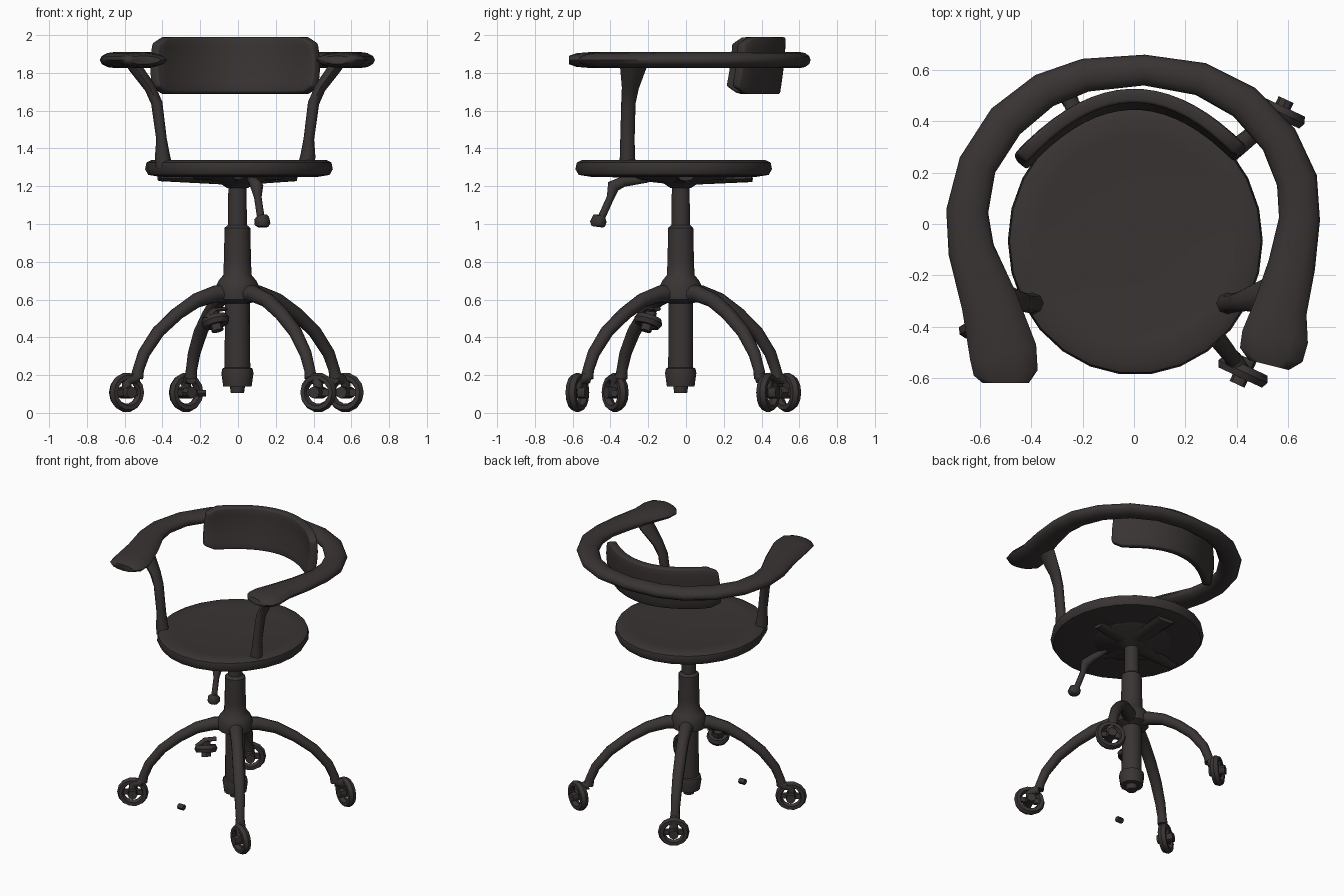
import bpy, bmesh, math
from mathutils import Vector, Matrix

if "Cube" in bpy.data.objects:
    bpy.data.objects.remove(bpy.data.objects["Cube"])

COLOR = (0.042, 0.034, 0.034, 1)
mat = bpy.data.materials.new("dark brown")
mat.use_nodes = True
mat.diffuse_color = COLOR
bsdf = mat.node_tree.nodes["Principled BSDF"]
bsdf.inputs["Base Color"].default_value = COLOR
bsdf.inputs["Roughness"].default_value = 0.7


def finish(name, bm, angle=45):
    bmesh.ops.recalc_face_normals(bm, faces=bm.faces)
    mesh = bpy.data.meshes.new(name)
    bm.to_mesh(mesh)
    bm.free()
    mesh.materials.append(mat)
    obj = bpy.data.objects.new(name, mesh)
    bpy.context.collection.objects.link(obj)
    bpy.ops.object.select_all(action='DESELECT')
    obj.select_set(True)
    bpy.context.view_layer.objects.active = obj
    bpy.ops.object.shade_smooth_by_angle(angle=math.radians(angle))
    return obj


def skin(bm, rings):
    """Join equal rings of points into a closed, capped body."""
    loops = [[bm.verts.new(p) for p in ring] for ring in rings]
    n = len(loops[0])
    for a, b in zip(loops, loops[1:]):
        for i in range(n):
            j = (i + 1) % n
            bm.faces.new((a[i], a[j], b[j], b[i]))
    bm.faces.new(loops[0])
    bm.faces.new(loops[-1])


def sweep(name, path, sizes, sides=10, up=(0, 0, 1)):
    """Oval section along a path; sizes are (half width, half height)."""
    pts = [Vector(p) for p in path]
    rings = []
    for i, p in enumerate(pts):
        t = (pts[min(i + 1, len(pts) - 1)] - pts[max(i - 1, 0)]).normalized()
        s = t.cross(Vector(up)).normalized()
        u = s.cross(t)
        w, h = sizes[i]
        rings.append([p + s * w * math.cos(a) + u * h * math.sin(a)
                      for a in (math.tau * k / sides for k in range(sides))])
    bm = bmesh.new()
    skin(bm, rings)
    return finish(name, bm, 60)


def lathe(name, profile, center, sides=16, stretch=1):
    rings = [[(center[0] + r * math.cos(a), center[1] + r * stretch * math.sin(a), z)
              for a in (math.tau * k / sides for k in range(sides))]
             for r, z in profile]
    bm = bmesh.new()
    skin(bm, rings)
    return finish(name, bm)


# Round seat with a shallow dish
lathe("seat", [(.2, 1.245), (.42, 1.25), (.48, 1.26), (.497, 1.29), (.49, 1.325),
               (.46, 1.34), (.38, 1.33), (.15, 1.325)], (.005, -.065), 26, 1.055)

# Seat support: dish, hub and crossed bars
AXIS = (-.003, -.028)
lathe("seat_support", [(.055, 1.19), (.1, 1.22), (.24, 1.235), (.28, 1.26)], AXIS, 14)
sweep("support_bar_across", [(-.42, -.1, 1.245), (0, -.03, 1.235), (.31, 0, 1.245)],
      [(.04, .018), (.07, .03), (.04, .018)], 8)
sweep("support_bar_back", [(0, -.3, 1.25), (0, -.03, 1.235), (.02, .35, 1.24)],
      [(.03, .015), (.07, .03), (.07, .018)], 8)

# Gas column
lathe("column", [(.035, .105), (.04, .14), (.075, .14), (.085, .21), (.08, .235),
                 (.068, .24), (.066, .58), (.115, .6), (.12, .66), (.1, .7), (.075, .73),
                 (.072, .8), (.068, .98), (.05, .995), (.048, 1.24)], AXIS, 14)

# Height lever with its knob
sweep("lever", [(.06, -.2, 1.24), (.08, -.33, 1.225), (.1, -.385, 1.2), (.105, -.4, 1.14),
                (.12, -.445, 1.04), (.125, -.455, 1.03), (.13, -.468, 1.0), (.13, -.47, .985)],
      [(.02, .02), (.028, .025), (.035, .035), (.02, .02), (.02, .02),
       (.04, .04), (.042, .042), (.03, .03)], 8, (1, 0, 0))

# Curved arm rail, widening to flat pads at both ends
rail = [(-.50, -.62, .09), (-.50, -.58, .125), (-.51, -.5, .132), (-.565, -.3, .11),
        (-.635, -.1, .09), (-.65, .05, .082), (-.61, .23, .075), (-.5, .4, .075),
        (-.35, .52, .07), (-.19, .58, .065), (.04, .6, .06), (.26, .565, .065),
        (.43, .475, .07), (.565, .33, .075), (.635, .17, .08), (.645, .02, .08),
        (.615, -.16, .092), (.57, -.33, .105), (.55, -.44, .13), (.535, -.51, .125),
        (.525, -.55, .08)]
heights = [.022, .036] + [.043] * (len(rail) - 4) + [.036, .022]
sweep("arm_rail", [(x, y, 1.868) for x, y, w in rail],
      [(w, h) for (x, y, w), h in zip(rail, heights)], 12)

# Arm posts
for side, name in ((-1, "right_arm_post"), (1, "left_arm_post")):
    off = -.015
    sweep(name, [(side * x + off, y, z) for x, y, z in (
        (.375, -.31, 1.3), (.385, -.31, 1.36), (.39, -.31, 1.45), (.415, -.305, 1.64),
        (.45, -.295, 1.72), (.53, -.28, 1.83), (.55, -.275, 1.86))],
        [(.045, .045), (.04, .04), (.028, .038), (.03, .038),
         (.03, .045), (.035, .07), (.035, .07)], 8, (0, 1, 0))

# Curved, slightly tilted backrest with rounded corners
bm = bmesh.new()
cols, rows = 18, 6
grid = []
for i in range(cols + 1):
    u = i / cols * 2 - 1
    trim = .035 * max(0, (abs(u) - .85) / .15) ** 2
    x = u * .435 - .015
    line = []
    for j in range(rows + 1):
        v = j / rows
        z = 1.69 + trim + v * (.3 - 2 * trim)
        y = .47 + .03 * math.sin(v * math.pi / 2) - 1.2 * x * x
        line.append(bm.verts.new((x * (.97 + .03 * math.sin(v * math.pi)), y, z)))
    grid.append(line)
for a, b in zip(grid, grid[1:]):
    for j in range(rows):
        bm.faces.new((a[j], b[j], b[j + 1], a[j + 1]))
back = finish("backrest", bm)
solid = back.modifiers.new("thickness", 'SOLIDIFY')
solid.thickness = .055
solid.offset = 0
bevel = back.modifiers.new("soft_edge", 'BEVEL')
bevel.width = .012
bevel.segments = 2
bevel.limit_method = 'ANGLE'


def caster(name, pos, turn, radius=.082, tube=.023, tilt=0.0):
    """Open ring wheel with an axle, hub and inner bracket."""
    bm = bmesh.new()
    n, m = 14, 6
    ring = []
    for i in range(n):
        a = math.tau * i / n
        ring.append([])
        for j in range(m):
            b = math.tau * j / m
            r = radius + tube * math.cos(b)
            ring[i].append(bm.verts.new((r * math.cos(a), 1.3 * tube * math.sin(b), r * math.sin(a))))
    for i in range(n):
        p, q = ring[i], ring[(i + 1) % n]
        for j in range(m):
            k = (j + 1) % m
            bm.faces.new((p[j], p[k], q[k], q[j]))
    lie = Matrix.Rotation(math.pi / 2, 4, 'X')
    bmesh.ops.create_cone(bm, cap_ends=True, segments=8, radius1=.032, radius2=.032,
                          depth=.11, matrix=lie)
    bmesh.ops.create_cube(bm, size=1, matrix=Matrix.Diagonal((2 * radius, .025, .035, 1)))
    bm.transform(Matrix.Translation(pos) @ Matrix.Rotation(math.radians(turn), 4, 'Z')
                 @ Matrix.Rotation(tilt, 4, 'X'))
    finish(name, bm)


# Four arched legs with casters
feet = {"front_right": (-.59, -.375, 32), "front_left": (.425, -.575, -25),
        "back_left": (.57, .435, -25), "back_right": (-.275, .535, 35)}
for name, (x, y, turn) in feet.items():
    d = (Vector((x, y, 0)) - Vector((*AXIS, 0)))
    reach = d.length
    d.normalize()
    arch = [(.03, .63), (.14, .63), (.26, .595), (.38, .525), (.5, .43), (.59, .315),
            (.625, .23), (.635, .185)]
    k = reach / .7
    path = [(AXIS[0] + d.x * r * k, AXIS[1] + d.y * r * k, z) for r, z in arch]
    sweep(name + "_leg", path, [(.05, .055), (.045, .045), (.04, .04), (.036, .04),
                                (.034, .038), (.032, .034), (.03, .03), (.034, .034)], 10,
          (-d.y, d.x, 0))
    caster(name + "_caster", (x, y, .108), turn)
    # Fork from the leg end to the axle
    sweep(name + "_fork", [path[-1], (x, y, .17), (x, y, .1)],
          [(.034, .034), (.03, .03), (.025, .025)], 8, (-d.y, d.x, 0))

# Loose caster beside the column and a small loose axle piece
caster("inner_caster", (-.12, -.2, .485), 40, .055, .022, 1.2)
sweep("inner_bracket", [(-.17, -.24, .5), (-.13, -.2, .545), (-.07, -.15, .55)],
      [(.025, .012)] * 3, 6)
sweep("loose_axle", [(-.215, -.38, .105), (-.17, -.38, .105)], [(.02, .02)] * 2, 6)
